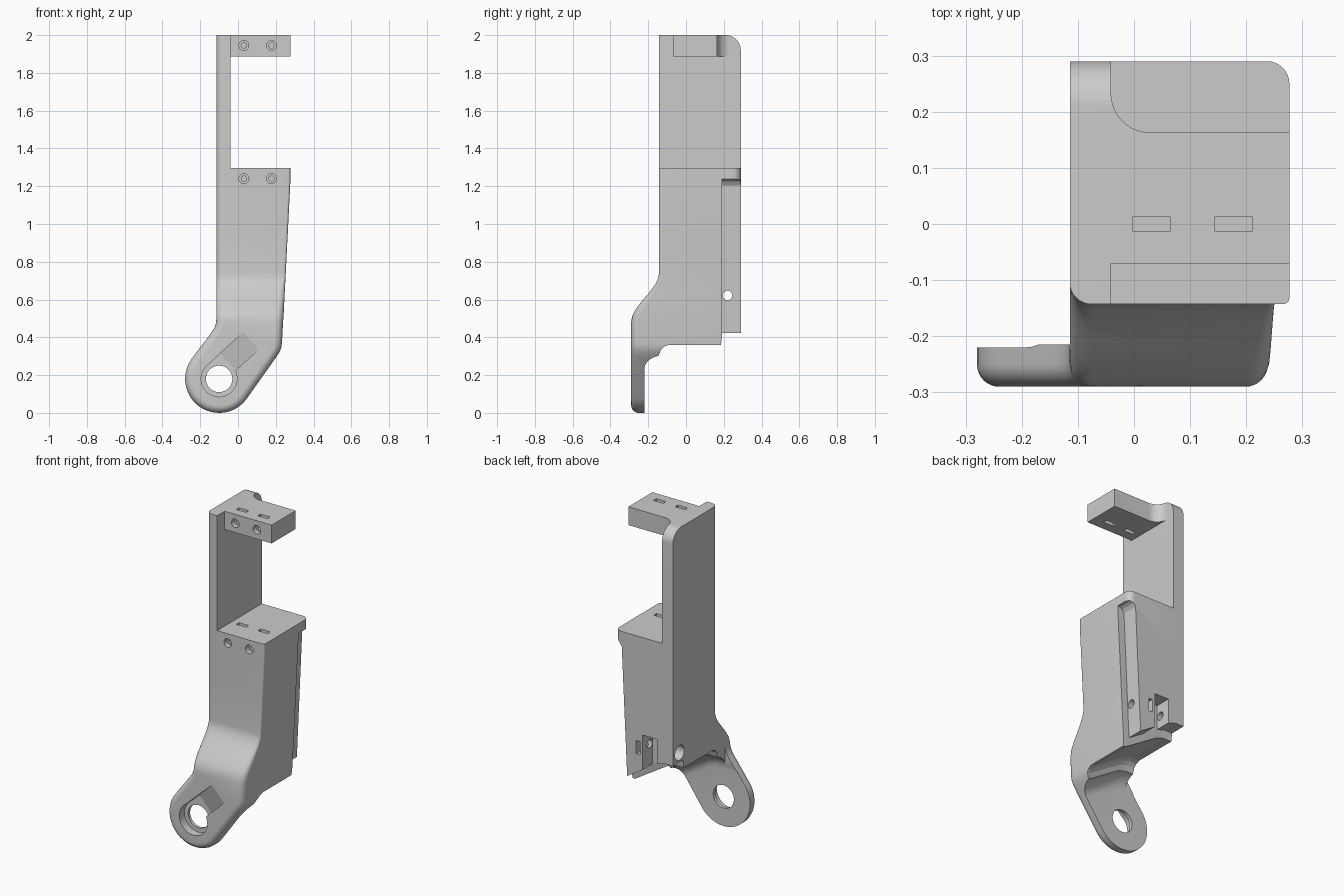
import bpy, bmesh, math
from mathutils import Vector

if "Cube" in bpy.data.objects:
    bpy.data.objects.remove(bpy.data.objects["Cube"])

X, Y, Z = Vector((1, 0, 0)), Vector((0, 1, 0)), Vector((0, 0, 1))
O = Vector((0, 0, 0))


def arc(cx, cy, r, a0, a1, n):
    return [(cx + r * math.cos(math.radians(a0 + (a1 - a0) * i / n)),
             cy + r * math.sin(math.radians(a0 + (a1 - a0) * i / n))) for i in range(n + 1)]


def make_object(name, bm):
    bmesh.ops.recalc_face_normals(bm, faces=bm.faces)
    mesh = bpy.data.meshes.new(name)
    bm.to_mesh(mesh)
    bm.free()
    ob = bpy.data.objects.new(name, mesh)
    bpy.context.collection.objects.link(ob)
    return ob


def sweep(pts, u, v, places):
    """Copy a 2D outline to each place and skin between the copies."""
    bm = bmesh.new()
    rings = [[bm.verts.new(c + u * p + v * q) for p, q in pts] for c in places]
    bm.faces.new(rings[0])
    bm.faces.new(rings[-1])
    for lo, hi in zip(rings, rings[1:]):
        for i in range(len(pts)):
            j = (i + 1) % len(pts)
            bm.faces.new((lo[i], lo[j], hi[j], hi[i]))
    return make_object("cutter", bm)


def prism(pts, u, v, w, a, b, origin=O):
    return sweep(pts, u, v, [origin + w * a, origin + w * b])


def box(x0, x1, y0, y1, z0, z1):
    return prism([(x0, y0), (x1, y0), (x1, y1), (x0, y1)], X, Y, Z, z0, z1)


def rod(p0, p1, r, n=32):
    p0, p1 = Vector(p0), Vector(p1)
    w = (p1 - p0).normalized()
    u = w.orthogonal().normalized()
    return prism(arc(0, 0, r, 0, 360, n)[:-1], u, w.cross(u), w, 0, (p1 - p0).length, p0)


def cut(ob, cutter):
    mod = ob.modifiers.new("cut", 'BOOLEAN')
    mod.operation, mod.solver, mod.object = 'DIFFERENCE', 'EXACT', cutter
    bpy.context.view_layer.objects.active = ob
    bpy.ops.object.modifier_apply(modifier=mod.name)
    bpy.data.objects.remove(cutter)


# Front outline as left and right chains from the bottom of the eye to the top
EX, EZ, ER = -0.1, 0.18, 0.18


def smooth(t):
    t = min(max(t, 0), 1)
    return t * t * (3 - 2 * t)


def right_x(z):
    return 0.277 - 0.045 * min(max((1.22 - z) / 0.89, 0), 1)


def front_y(z):
    return -0.29 + 0.147 * smooth((z - 0.48) / 0.26)


rows = [0.52 + 0.02 * i for i in range(12)] + [1.0, 1.22, 1.3, 2.0]
left = arc(EX, EZ, ER, -90, -217, 18)
left += [(-0.15, 0.413), (-0.133, 0.437), (-0.123, 0.455), (-0.117, 0.474), (-0.1153, 0.485), (-0.115, 0.5)]
right = arc(EX, EZ, ER, -90, -36, 18)
right += [(0.203, 0.296), (0.2165, 0.3165), (0.2255, 0.335), (0.2305, 0.352), (0.233, 0.375), (0.2385, 0.48)]
left += [(-0.115, z) for z in rows]
right += [(right_x(z), z) for z in rows]


def inward(chain, i, side):
    """Unit normal of the outline, pointing into the body."""
    if i == 0:
        return Vector((0, 1))
    a, b = chain[i - 1], chain[min(i + 1, len(chain) - 1)]
    return Vector(((b[1] - a[1]) * side, (a[0] - b[0]) * side)).normalized()


# Solid blank: rows of rounded cross-sections
STEPS = 8
bm = bmesh.new()
grid = []
for i in range(len(left)):
    ring = []
    for chain, side in ((left, 1), (right, -1)):
        x, z = chain[i]
        n = inward(chain, i, side)
        r = 0.04 if side == 1 else 0.04 - 0.028 * smooth((z - 0.5) / 0.25)
        half = [bm.verts.new((x, 0.29, z))]
        for k in range(STEPS + 1):
            a = math.pi / 2 * (1 - k / STEPS)
            d = r * (1 - math.sin(a))
            half.append(bm.verts.new((x + n.x * d, front_y(z) + r * (1 - math.cos(a)), z + n.y * d)))
        ring += half if side == 1 else half[::-1]
    grid.append(ring)
for lo, hi in zip(grid, grid[1:]):
    for j in range(len(lo)):
        k = (j + 1) % len(lo)
        bm.faces.new((lo[j], lo[k], hi[k], hi[j]))
bm.faces.new(grid[-1])
bmesh.ops.remove_doubles(bm, verts=bm.verts, dist=0.00005)
bmesh.ops.dissolve_degenerate(bm, edges=bm.edges, dist=0.00001)
body = make_object("bracket_body", bm)

# Underside of the body and back of the eye plate, rising towards the left
under = [(-0.22, -0.7)] + arc(-0.12, 0.2, 0.1, 180, 105, 8)
under += [(-0.135, 0.33), (-0.118, 0.35), (-0.09, 0.36), (0.185, 0.36), (0.192, 0.41), (1, 0.41), (1, -0.7)]
rise = [(1, 0), (0.215, 0), (-0.01, 0.14), (-0.06, 0.155), (-1, 0.155)]
cut(body, sweep(under, Y, Z, [Vector((x, 0, dz)) for x, dz in rise]))
cut(body, box(-1, -0.1145, -0.215, 1, -1, 3))

# Window between shelf and top arm, then the arm outline
cut(body, box(-0.041, 1, -1, 1, 1.297, 1.888))
cut(body, prism([(-0.041, 0.5)] + arc(0.029, 0.233, 0.07, 180, 270, 10) + [(0.5, 0.163), (0.5, 0.5)],
                X, Y, Z, 1.6, 3))
cut(body, box(-0.041, 1, -1, -0.07, 1.6, 3))

# Rounded top of the spine and rear corner of the shelf
cut(body, prism(arc(0.21, 1.92, 0.08, 0, 90, 12) + [(0.21, 2.2), (0.5, 2.2), (0.5, 1.92)], Y, Z, X, -1, 1))
cut(body, prism(arc(0.237, 0.25, 0.04, 0, 90, 8) + [(0.237, 0.5), (0.5, 0.5), (0.5, 0.25)], X, Y, Z, 1.15, 1.5))

# Long recess along the right rear edge
cut(body, prism([(0.29, 1.24), (0.262, 1.235), (0.245, 1.225), (0.232, 1.205), (0.19, 0.3), (0.6, 0.3), (0.6, 1.24)],
                X, Z, Y, 0.19, 1))

# Rear notch, nut slot and cross hole with a wide mouth on the left
cut(body, box(-0.005, 0.092, 0.193, 1, 0.2, 0.7))
cut(body, box(0.11, 0.135, 0.193, 1, 0.575, 0.655))
cut(body, rod((-0.5, 0.22, 0.622), (0.5, 0.22, 0.622), 0.025))
cut(body, rod((-0.5, 0.225, 0.622), (-0.06, 0.225, 0.622), 0.045))

# Front screw holes and nut slots in the shelf and the arm
for z, y, low in ((1.945, -0.07, 1.8), (1.24, -0.143, 1.19)):
    for x in (0.031, 0.177):
        cut(body, box(x - 0.033, x + 0.033, -0.013, 0.013, low, z + 0.1))
        cut(body, rod((x, y - 0.2, z), (x, y + 0.03, z), 0.026))
        cut(body, rod((x, y - 0.2, z), (x, 0.04, z), 0.014))

# Eye: bore, bearing seat and ramped access pocket
cut(body, rod((EX, -0.5, EZ), (EX, 0, EZ), 0.07, 48))
cut(body, rod((EX, -0.5, EZ), (EX, -0.24, EZ), 0.095, 48))
u = Vector((0.735, 0, 0.678)).normalized()
n = Vector((-u.z, 0, u.x))
ramp = [(0, -0.2405), (0.096, -0.2405), (0.268, -0.2925), (0.268, -0.35), (0, -0.35)]
cut(body, prism(ramp, u, Y, n, -0.027, 0.0945, Vector((EX, 0, EZ))))

# Material and shading
grey = bpy.data.materials.new("plain_grey")
grey.diffuse_color = (0.6, 0.6, 0.6, 1)
grey.use_nodes = True
grey.node_tree.nodes["Principled BSDF"].inputs["Base Color"].default_value = grey.diffuse_color
body.data.materials.clear()
body.data.materials.append(grey)
for p in body.data.polygons:
    p.material_index = 0
bpy.ops.object.select_all(action='DESELECT')
body.select_set(True)
bpy.context.view_layer.objects.active = body
bpy.ops.object.shade_smooth_by_angle(angle=math.radians(15.8))
